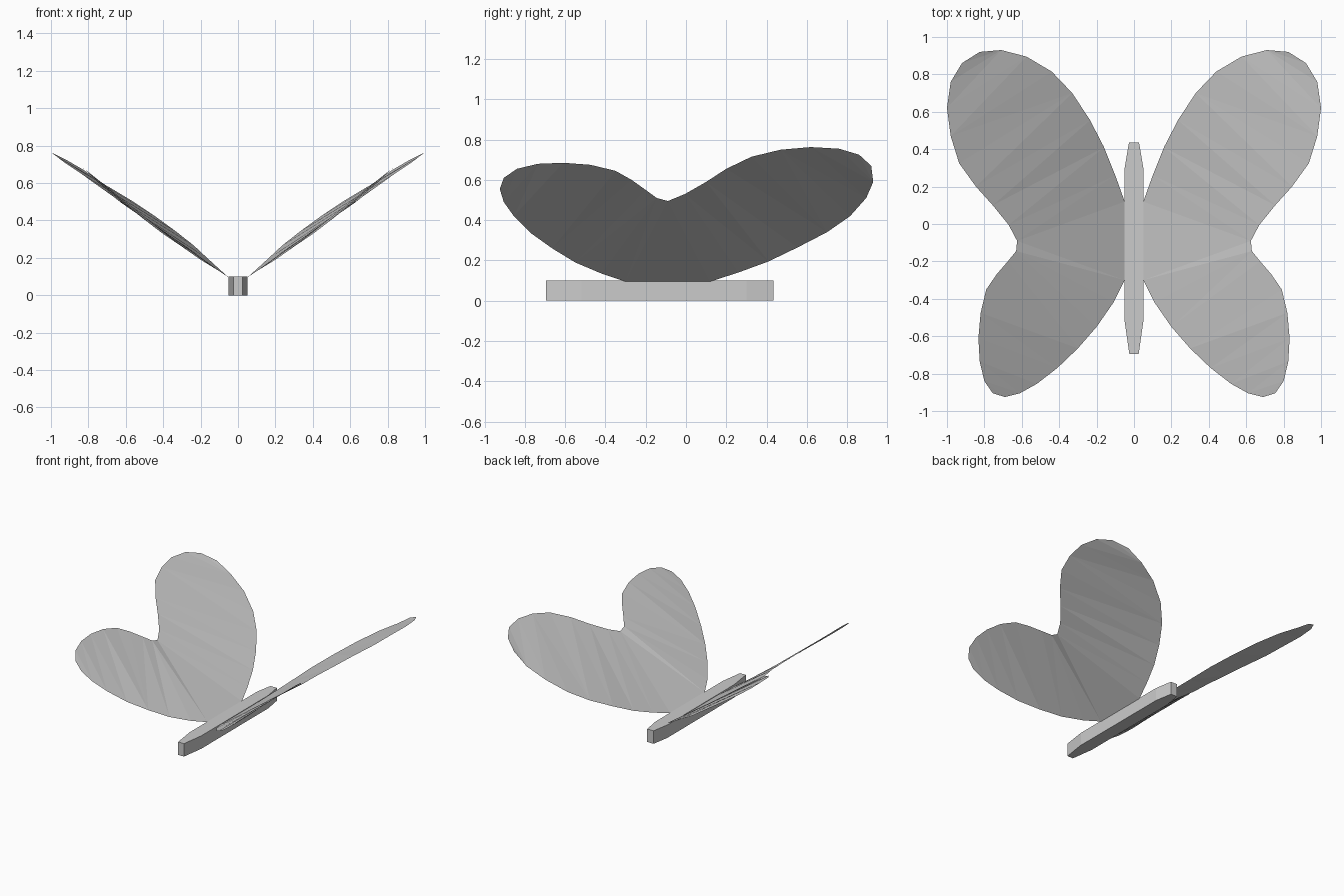
import bpy, bmesh

if "Cube" in bpy.data.objects:
    bpy.data.objects.remove(bpy.data.objects["Cube"])

# Wing outline (x, y, z): root, fore wing, notch, hind wing
OUTLINE = [
    (.05, .12, .095), (.10, .26, .14), (.16, .41, .195), (.235, .555, .265),
    (.33, .70, .34), (.44, .815, .42), (.575, .895, .51), (.71, .93, .59),
    (.825, .92, .67), (.92, .86, .725), (.98, .76, .755), (1.0, .62, .763),
    (.98, .47, .75), (.935, .325, .715), (.845, .20, .655), (.755, .10, .59),
    (.67, -.005, .53), (.625, -.09, .495), (.63, -.145, .51), (.675, -.20, .55),
    (.735, -.27, .60), (.79, -.35, .645), (.82, -.475, .675), (.832, -.61, .685),
    (.825, -.735, .68), (.80, -.84, .655), (.755, -.905, .61), (.69, -.925, .555),
    (.61, -.905, .49), (.52, -.855, .42), (.41, -.77, .335), (.30, -.665, .26),
    (.20, -.55, .19), (.11, -.42, .135), (.05, -.30, .095),
]


def finish(name, bm):
    mesh = bpy.data.meshes.new(name)
    bm.to_mesh(mesh)
    bm.free()
    obj = bpy.data.objects.new(name, mesh)
    bpy.context.collection.objects.link(obj)
    return obj


def make_wing(name, side):
    bm = bmesh.new()
    verts = [bm.verts.new((side * x, y, z)) for x, y, z in OUTLINE]
    face = bm.faces.new(verts)
    bmesh.ops.triangulate(bm, faces=[face], ngon_method='BEAUTY')
    bm.normal_update()
    # Upper side of the sheet faces up
    for f in bm.faces:
        if f.normal.z < 0:
            f.normal_flip()
    return finish(name, bm)


make_wing("right_wing", 1)
make_wing("left_wing", -1)

# Body: a slim bar with tapered ends, extruded upward
half = [(.025, -.695), (.05, -.52), (.05, .30), (.027, .435)]
profile = half + [(-x, y) for x, y in reversed(half)]
bm = bmesh.new()
base = bm.faces.new([bm.verts.new((x, y, 0)) for x, y in profile])
ext = bmesh.ops.extrude_face_region(bm, geom=[base], use_keep_orig=True)
top = [g for g in ext["geom"] if isinstance(g, bmesh.types.BMVert)]
bmesh.ops.translate(bm, verts=top, vec=(0, 0, .1))
bmesh.ops.recalc_face_normals(bm, faces=bm.faces)
finish("body", bm)
